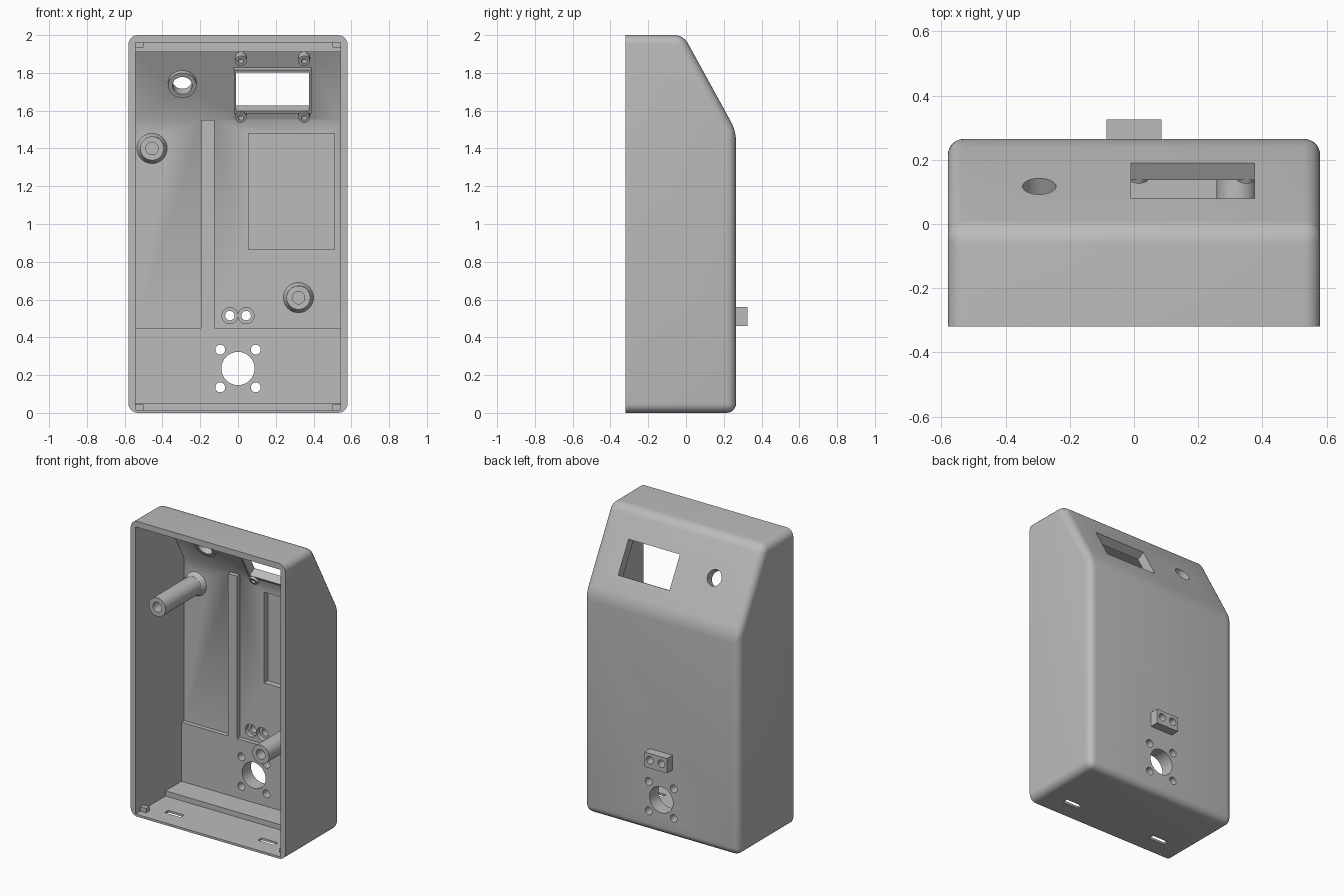
import bpy, bmesh, math
from mathutils import Matrix, Vector

if "Cube" in bpy.data.objects:
    bpy.data.objects.remove(bpy.data.objects["Cube"])

grey = bpy.data.materials.new("light grey plastic")
grey.diffuse_color = (0.5, 0.5, 0.5, 1)
grey.use_nodes = True
grey.node_tree.nodes["Principled BSDF"].inputs["Base Color"].default_value = grey.diffuse_color

# local frame on the sloped face: x across, y up the slope, z outward
N = Vector((0, 0.877, 0.481))
U = Vector((0, -0.481, 0.877))
SLOPE = Matrix(((1, 0, 0, 0), (0, U.y, N.y, 0.135), (0, U.z, N.z, 1.729), (0, 0, 0, 1)))
# local frame on the back wall: x across, y up, z toward the open front
BACK = Matrix(((1, 0, 0, 0), (0, 0, -1, 0), (0, 1, 0, 0), (0, 0, 0, 1)))
FLAT = Matrix.Identity(4)


def make(name, bm):
    bmesh.ops.recalc_face_normals(bm, faces=bm.faces)
    me = bpy.data.meshes.new(name)
    bm.to_mesh(me)
    bm.free()
    me.materials.append(grey)
    ob = bpy.data.objects.new(name, me)
    bpy.context.collection.objects.link(ob)
    return ob


def prism(name, profile, hx, round_edges=0):
    """Extrude a (y, z) profile across x; optionally round all but the open rim."""
    bm = bmesh.new()
    f = bm.faces.new([bm.verts.new((-hx, y, z)) for y, z in profile])
    ext = bmesh.ops.extrude_face_region(bm, geom=[f])
    bmesh.ops.translate(bm, vec=(2 * hx, 0, 0),
                        verts=[v for v in ext["geom"] if isinstance(v, bmesh.types.BMVert)])
    bmesh.ops.recalc_face_normals(bm, faces=bm.faces)
    if round_edges:
        rim = min(v.co.y for v in bm.verts) + 1e-4
        edges = [e for e in bm.edges if any(v.co.y > rim for v in e.verts)]
        bmesh.ops.bevel(bm, geom=edges, offset=round_edges, segments=6, profile=0.5,
                        affect='EDGES', clamp_overlap=True)
    return make(name, bm)


def box(name, lo, hi, frame=FLAT):
    bm = bmesh.new()
    bmesh.ops.create_cube(bm, size=1)
    for v in bm.verts:
        v.co = [(a + b) / 2 + c * (b - a) for a, b, c in zip(lo, hi, v.co)]
    bm.transform(frame)
    return make(name, bm)


def rod(name, x, y, z0, z1, r, frame, r2=None, n=40):
    bm = bmesh.new()
    bmesh.ops.create_cone(bm, cap_ends=True, segments=n, radius1=r, radius2=r2 or r,
                          depth=z1 - z0)
    bm.transform(frame @ Matrix.Translation((x, y, (z0 + z1) / 2)))
    return make(name, bm)


def combine(target, tool, op):
    mod = target.modifiers.new("join", 'BOOLEAN')
    mod.operation, mod.object, mod.solver = op, tool, 'EXACT'
    bpy.context.view_layer.objects.active = target
    bpy.ops.object.modifier_apply(modifier=mod.name)
    bpy.data.objects.remove(tool)


# outer shell, open to the front
case = prism("enclosure", [(-0.32, 0), (0.265, 0), (0.265, 1.492), (-0.0135, 2), (-0.32, 2)],
             0.58, 0.05)
# main cavity with stepped floor and ceiling
cavity = prism("cavity", [(-0.4, 0.015), (0, 0.015), (0, 0.05), (0.17, 0.05), (0.17, 1.55),
                          (0.199, 1.55), (0.002, 1.91), (-0.05, 1.91), (-0.05, 1.96),
                          (-0.4, 1.96)], 0.543)
combine(case, cavity, 'DIFFERENCE')

# recessed wall panels and the deep pocket
for lo, hi in (((-0.543, 0.1, 0.45), (-0.195, 0.199, 1.55)),
               ((-0.125, 0.1, 0.45), (0.543, 0.199, 1.55)),
               ((0.055, 0.1, 0.865), (0.51, 0.24, 1.48))):
    combine(case, box("recess", lo, hi), 'DIFFERENCE')

# added solids
adds = [box("connector_block", (-0.085, 0.25, 0.46), (0.085, 0.325, 0.56)),
        box("window_frame", (-0.022, -0.131, -0.06), (0.39, 0.131, -0.015), SLOPE),
        rod("button_collar", -0.295, 0.037, -0.06, -0.015, 0.075, SLOPE)]
SCREWS = [(x, y) for x in (0.015, 0.35) for y in (0.194, -0.148)]
POSTS = [(-0.455, 1.4), (0.32, 0.61)]
for x, y in SCREWS:
    adds.append(rod("screw_boss", x, y, -0.075, -0.015, 0.03, SLOPE, n=24))
for x, z in POSTS:
    adds.append(rod("post", x, z, -0.22, 0.215, 0.063, BACK))
    adds.append(rod("post_foot", x, z, -0.22, -0.165, 0.09, BACK, r2=0.0635))
for s in (-1, 1):
    for z0, z1 in ((0.005, 0.045), (1.935, 1.97)):
        adds.append(box("corner_peg", (s * 0.525 - 0.025, -0.27, z0),
                        (s * 0.525 + 0.025, -0.235, z1)))
for a in adds:
    combine(case, a, 'UNION')

# openings
cuts = [box("window", (-0.01, -0.115, -0.1), (0.375, 0.115, 0.1), SLOPE),
        rod("button_hole", -0.295, 0.037, -0.1, 0.1, 0.052, SLOPE),
        rod("sensor_hole", 0, 0.235, -0.4, 0, 0.088, BACK, n=48)]
for x, y in SCREWS:
    cuts.append(rod("screw_hole", x, y, -0.1, -0.035, 0.015, SLOPE, n=20))
for x, z in POSTS:
    cuts.append(rod("post_hole", x, z, 0.08, 0.3, 0.033, BACK, n=28))
for s in (-1, 1):
    cuts.append(rod("pin_hole", s * 0.043, 0.515, -0.4, 0, 0.025, BACK, n=28))
    cuts.append(rod("pin_counterbore", s * 0.043, 0.515, -0.23, 0, 0.0425, BACK, n=28))
    cuts.append(box("floor_slot", (s * 0.35 - 0.06, -0.2, -0.1), (s * 0.35 + 0.06, -0.16, 0.1)))
    for z in (0.135, 0.335):
        cuts.append(rod("mount_hole", s * 0.094, z, -0.4, 0, 0.026, BACK, n=28))
for c in cuts:
    combine(case, c, 'DIFFERENCE')

bpy.ops.object.select_all(action='DESELECT')
case.select_set(True)
bpy.context.view_layer.objects.active = case
bpy.ops.object.shade_smooth_by_angle(angle=math.radians(32))
# centre the depth on y = 0
